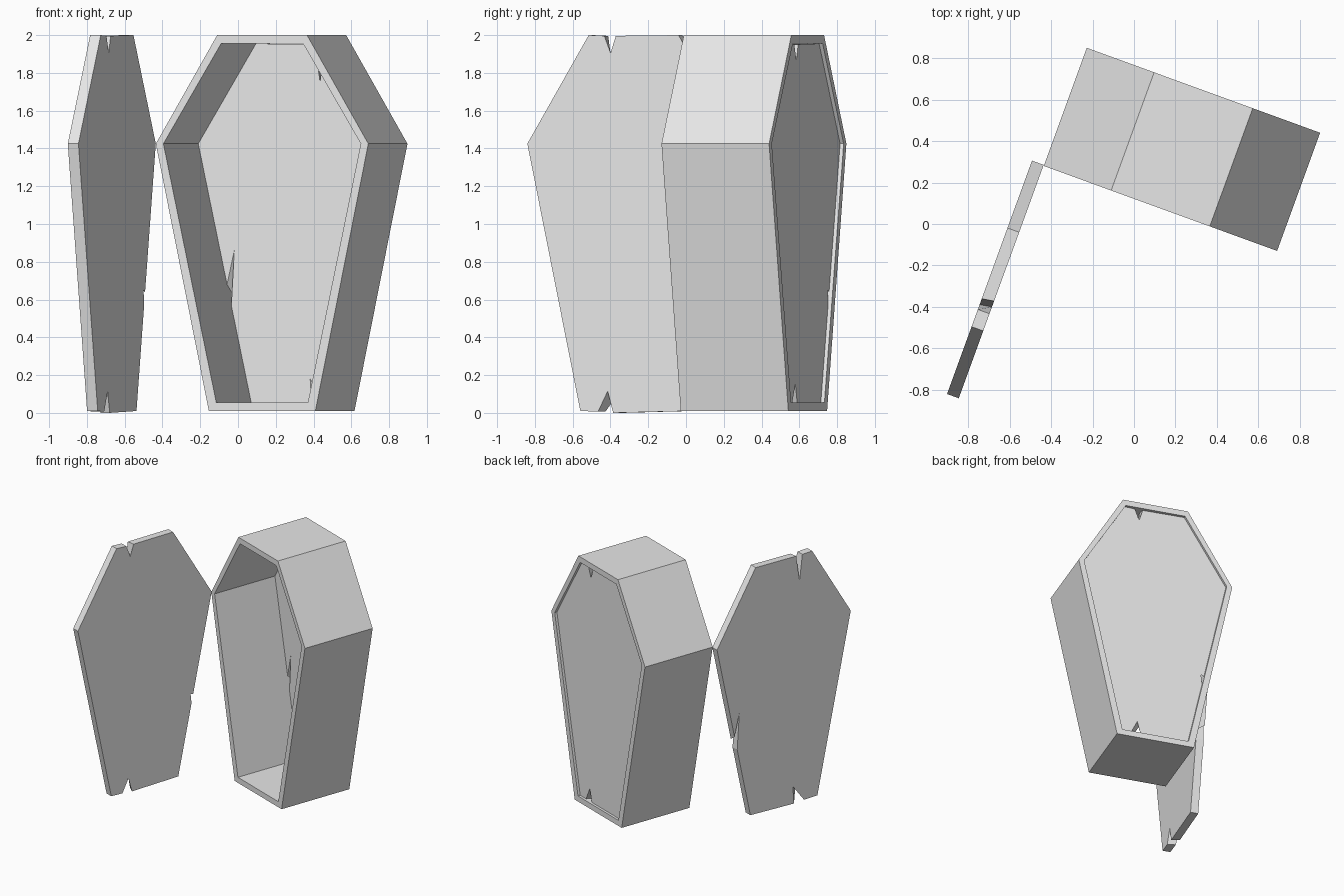
import bpy
import bmesh
from math import radians

cube = bpy.data.objects.get("Cube")
if cube:
    bpy.data.objects.remove(cube)

grey = bpy.data.materials.new("plain_grey")
grey.use_nodes = True
grey.diffuse_color = (0.8, 0.8, 0.8, 1)
grey.node_tree.nodes["Principled BSDF"].inputs["Base Color"].default_value = (0.8, 0.8, 0.8, 1)

MID = 1.425                              # height of the shoulders
OUTER = (0.253, 0.5985, 0.30, 0.01, 2.0)  # half widths: top, shoulder, foot; bottom, top
INNER = (0.231, 0.556, 0.258, 0.055, 1.955)


def hexagon(shape):
    top, mid, foot, low, high = shape
    return [(-mid, MID), (-foot, low), (foot, low), (mid, MID), (top, high), (-top, high)]


def cracked(shape, side, bottom, head):
    """Coffin outline with a split in the left edge, the foot and the head."""
    top, mid, foot, low, high = shape
    wide, tall = mid / OUTER[1], (high - low) / (OUTER[4] - OUTER[3])

    def edge(z, depth=0):
        t = (z - low) / (MID - low)
        return (-(foot + (mid - foot) * t) + depth, z)

    def foot_pt(x, z):
        return (x * wide, low + z * tall)

    def head_pt(x, z):
        return (x * wide, high - z * tall)

    a, b, c, d, e, f = hexagon(shape)
    upper, tip, lower, depth = side
    return [a, edge(upper), edge(tip, depth), edge(lower), b,
            foot_pt(bottom[0], -0.01), foot_pt(bottom[1], bottom[2]), foot_pt(bottom[3], -0.003),
            c, d, e,
            head_pt(head[0], 0.004), head_pt(head[1], head[2]), head_pt(head[3], 0.004), f]


def finish(name, bm, origin, angle):
    bmesh.ops.recalc_face_normals(bm, faces=bm.faces)
    mesh = bpy.data.meshes.new(name)
    bm.to_mesh(mesh)
    bm.free()
    mesh.materials.append(grey)
    obj = bpy.data.objects.new(name, mesh)
    obj.location = (origin[0], origin[1], 0)
    obj.rotation_euler.z = radians(angle)
    bpy.context.collection.objects.link(obj)


def ring(bm, outline, y):
    return [bm.verts.new((x, y, z)) for x, z in outline]


def bridge(bm, first, second):
    n = len(first)
    for i in range(n):
        j = (i + 1) % n
        bm.faces.new((first[i], first[j], second[j], second[i]))


def board(name, shape, y_front, y_back, origin, angle):
    """Flat broken board whose splits are deeper on its front face."""
    bm = bmesh.new()
    front = ring(bm, cracked(shape, (0.68, 0.86, 0.57, 0.08),
                             (0.09, 0.08, 0.13, 0.18), (0.165, 0.14, 0.215, 0.11)), y_front)
    back = ring(bm, cracked(shape, (0.64, 0.65, 0.57, 0.025),
                            (0.115, 0.146, 0.105, 0.20), (0.165, 0.13, 0.095, 0.10)), y_back)
    bm.faces.new(front)
    bm.faces.new(back)
    bridge(bm, front, back)
    finish(name, bm, origin, angle)


# Hollow six-sided casing, open at front and back
BOX, TURN, DEPTH = (0.1275, 0.075), -20, 0.606
bm = bmesh.new()
loops = [ring(bm, hexagon(s), y) for s, y in
         ((OUTER, 0), (OUTER, DEPTH), (INNER, DEPTH), (INNER, 0))]
for i in range(4):
    bridge(bm, loops[i], loops[(i + 1) % 4])
finish("coffin_casing", bm, BOX, TURN)

# Back board set just inside the rear rim
board("back_board", INNER, 0.54, 0.586, BOX, TURN)

# Lid swung open a quarter turn about the casing's front corner
board("open_lid", OUTER, -0.06, 0, (-0.64, -0.2775), TURN - 90)
